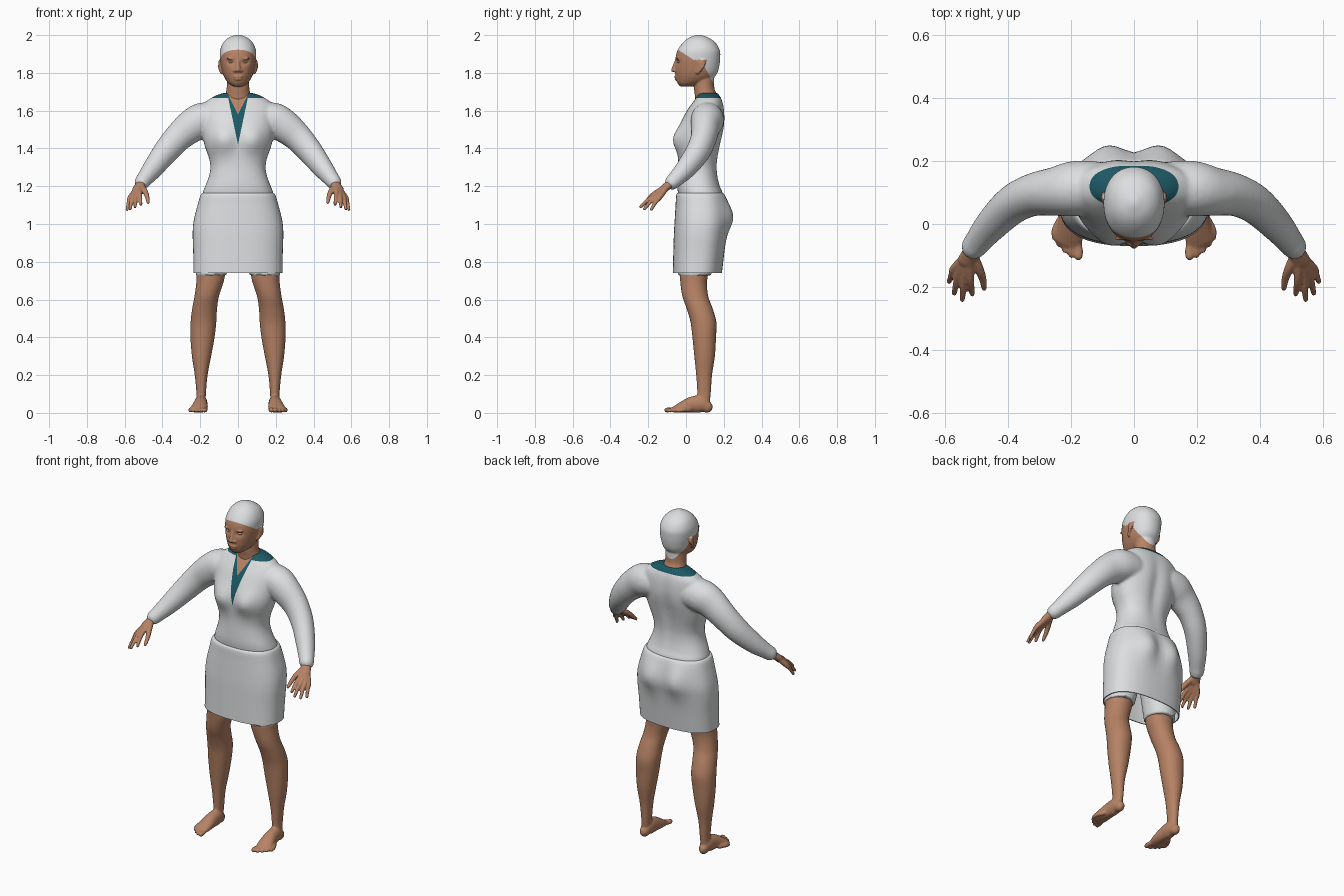
import bpy, bmesh, math
from mathutils import Vector

if "Cube" in bpy.data.objects:
    bpy.data.objects.remove(bpy.data.objects["Cube"])


def material(name, rgb):
    m = bpy.data.materials.new(name)
    m.diffuse_color = (*rgb, 1)
    m.use_nodes = True
    m.node_tree.nodes["Principled BSDF"].inputs["Base Color"].default_value = m.diffuse_color
    return m


WHITE = material("white cloth", (0.72, 0.73, 0.74))
SKIN = material("brown skin", (0.47, 0.225, 0.13))
TEAL = material("teal trim", (0.012, 0.10, 0.13))
EYE = material("eye white", (0.55, 0.48, 0.44))


def spline(pts, steps):
    """Catmull-Rom interpolation of tuples."""
    out = []
    for i in range(len(pts) - 1):
        p = [pts[max(0, min(len(pts) - 1, i + k))] for k in (-1, 0, 1, 2)]
        for s in range(steps):
            t = s / steps
            out.append([0.5 * (2 * b + (c - a) * t + (2 * a - 5 * b + 4 * c - d) * t * t
                               + (3 * b - a - 3 * c + d) * t ** 3) for a, b, c, d in zip(*p)])
    return out + [list(pts[-1])]


def loft(bm, sections, n=2.0, seg=40, cap=True):
    """Skin superellipse sections given as (centre, side vector, up vector)."""
    rings = []
    for c, u, v in sections:
        ring = []
        for k in range(seg):
            a = 2 * math.pi * k / seg
            ca, sa = math.cos(a), math.sin(a)
            ring.append(bm.verts.new(c + u * math.copysign(abs(ca) ** (2 / n), ca)
                                     + v * math.copysign(abs(sa) ** (2 / n), sa)))
        rings.append(ring)
    for a, b in zip(rings, rings[1:]):
        for k in range(seg):
            j = (k + 1) % seg
            bm.faces.new((a[k], a[j], b[j], b[k]))
    if cap:
        bm.faces.new(rings[0][::-1])
        bm.faces.new(rings[-1])


def stack(bm, rows, n=2.0, seg=40, steps=4, cap=True):
    """Horizontal rings: (z, centre x, half width, front y, back y)."""
    loft(bm, [(Vector((x, (f + b) / 2, z)), Vector((w, 0, 0)), Vector((0, (b - f) / 2, 0)))
              for z, x, w, f, b in spline(rows, steps)], n, seg, cap)


def tube(bm, pts, seg=16, steps=4):
    """Tube along points (x, y, z, half width, half height), rounded at both ends."""
    p = spline(pts, steps)
    c = [Vector(q[:3]) for q in p]
    secs = []
    for i, q in enumerate(p):
        t = (c[min(i + 1, len(c) - 1)] - c[max(i - 1, 0)]).normalized()
        side = t.cross(Vector((0, 0, 1)))
        side = side.normalized() if side.length > 0.05 else Vector((1, 0, 0))
        up = side.cross(t).normalized()
        secs.append((c[i], side * q[3], up * q[4]))
        if i in (0, len(p) - 1):
            sgn = -1 if i == 0 else 1
            ends = [(c[i] + t * sgn * q[4] * math.sin(a), side * q[3] * math.cos(a),
                     up * q[4] * math.cos(a)) for a in (0.5, 1.0, 1.4)]
            secs = ends[::-1] + secs if i == 0 else secs + ends
    loft(bm, secs, 2.0, seg)


def ball(bm, co, r):
    vs = bmesh.ops.create_uvsphere(bm, u_segments=20, v_segments=12, radius=1)["verts"]
    for v in vs:
        v.co = Vector([v.co[i] * r[i] + co[i] for i in range(3)])


def mirror(bm):
    new = bmesh.ops.duplicate(bm, geom=bm.verts[:] + bm.edges[:] + bm.faces[:])["geom"]
    for v in new:
        if isinstance(v, bmesh.types.BMVert):
            v.co.x = -v.co.x


def finish(name, bm, mats, voxel=0, smooth=6, solid=0):
    bmesh.ops.recalc_face_normals(bm, faces=bm.faces[:])
    me = bpy.data.meshes.new(name)
    bm.to_mesh(me)
    bm.free()
    ob = bpy.data.objects.new(name, me)
    bpy.context.collection.objects.link(ob)
    if voxel:  # fuse the overlapping volumes into one skin
        r = ob.modifiers.new("fuse", 'REMESH')
        r.mode, r.voxel_size = 'VOXEL', voxel
        s = ob.modifiers.new("relax", 'SMOOTH')
        s.factor, s.iterations = 0.5, smooth
    if solid:
        s = ob.modifiers.new("thickness", 'SOLIDIFY')
        s.thickness, s.offset = solid, -1
    dg = bpy.context.evaluated_depsgraph_get()
    ob.data = bpy.data.meshes.new_from_object(ob.evaluated_get(dg))
    ob.modifiers.clear()
    ob.data.materials.clear()
    for m in mats:
        ob.data.materials.append(m)
    ob.data.shade_smooth()
    ob.data.set_sharp_from_angle(angle=math.radians(50))
    return ob


def paint(ob, cuts, region, rule):
    """Cut the mesh along planes, then colour faces by a rule on their centres."""
    bm = bmesh.new()
    bm.from_mesh(ob.data)
    for co, no in cuts:
        fs = [f for f in bm.faces if region(f.calc_center_median())]
        geom = set(fs) | {e for f in fs for e in f.edges} | {v for f in fs for v in f.verts}
        bmesh.ops.bisect_plane(bm, geom=list(geom), dist=1e-5, plane_co=co, plane_no=no)
    for f in bm.faces:
        f.material_index = rule(f.calc_center_median())
        f.smooth = True
    bm.to_mesh(ob.data)
    bm.free()


def bump(v, x, z, sx, sz):
    return math.exp(-((abs(v.co.x) - x) / sx) ** 2 - ((v.co.z - z) / sz) ** 2)


# Dress top: sleeves and torso fused together
bm = bmesh.new()
tube(bm, [(.12, .115, 1.555, .085, .085), (.19, .112, 1.548, .088, .094), (.25, .103, 1.515, .078, .088),
          (.32, .093, 1.455, .068, .076), (.385, .062, 1.38, .062, .068), (.45, .0, 1.295, .053, .056),
          (.495, -.055, 1.238, .043, .043), (.508, -.072, 1.222, .041, .041)], seg=28)
mirror(bm)
torso = bmesh.new()
stack(torso, [(z, 0, w, f, b) for z, w, f, b in [
    (1.10, .188, -.03, .19), (1.16, .187, -.042, .195), (1.2, .174, -.046, .18), (1.25, .155, -.044, .169),
    (1.3, .146, -.041, .166), (1.35, .154, -.04, .171), (1.4, .172, -.04, .18), (1.45, .185, -.04, .191),
    (1.5, .19, -.035, .202), (1.55, .19, -.02, .207), (1.6, .19, .005, .204), (1.64, .177, .033, .197),
    (1.667, .142, .052, .187), (1.683, .112, .06, .177), (1.694, .075, .065, .168)]], 2.3, 64)
for v in torso.verts:  # bust and spine groove
    if v.co.y < .06:
        v.co.y -= .036 * bump(v, .08, 1.445, .07, .07)
    elif v.co.y > .12:
        v.co.y -= .014 * bump(v, 0, 1.45, .035, .16)
tmp = bpy.data.meshes.new("tmp")
torso.to_mesh(tmp)
torso.free()
bm.from_mesh(tmp)
bpy.data.meshes.remove(tmp)
top = finish("dress_top", bm, [WHITE, SKIN, TEAL], .008, 8)


# Neckline: teal V with a smaller bare V inside, teal collar band
def neckline(c):
    if c.y < .1 and abs(c.x) < (c.z - 1.58) * .5:
        return 1
    if c.z > 1.667 or (c.y < .1 and abs(c.x) < (c.z - 1.42) * .21):
        return 2
    return 0


cuts = [((0, 0, 1.667), (0, 0, 1))]
for s in (-1, 1):
    cuts += [((0, 0, 1.42), (s, 0, -.21)), ((0, 0, 1.58), (s, 0, -.5))]
paint(top, cuts, lambda c: c.z > 1.39 and (c.y < .11 or c.z > 1.64) and abs(c.x) < .2, neckline)

# Skirt, open at the hem
bm = bmesh.new()
stack(bm, [(z, 0, w, f, b) for z, w, f, b in [
    (.74, .236, -.07, .19), (.85, .237, -.067, .203), (.95, .24, -.064, .215), (1.02, .234, -.06, .221),
    (1.1, .214, -.055, .212), (1.155, .197, -.051, .2), (1.165, .18, -.035, .185)]], 2.5, 72, 5, False)
for v in bm.verts:  # seat
    if v.co.y > .1:
        v.co.y += .034 * bump(v, .085, 1.045, .065, .09)
finish("skirt", bm, [WHITE], solid=.006)

# Shorts under the skirt
bm = bmesh.new()
stack(bm, [(.728, .143, .082, -.042, .135), (.85, .128, .092, -.045, .155), (1.0, .1, .1, -.035, .18),
           (1.1, .08, .09, -.02, .16)], 2, 40)
mirror(bm)
finish("shorts", bm, [WHITE], .01, 2)

# Legs, feet and toes
bm = bmesh.new()
stack(bm, [(.05, .197, .026, .055, .125), (.1, .195, .025, .06, .131), (.2, .195, .034, .054, .138),
           (.3, .193, .051, .044, .153), (.4, .188, .064, .034, .159), (.48, .183, .068, .024, .161),
           (.55, .177, .066, .004, .142), (.62, .165, .065, -.02, .117), (.7, .147, .073, -.031, .112),
           (.78, .14, .078, -.036, .128)], 2.1)
tube(bm, [(.197, .11, .032, .027, .032), (.196, .08, .046, .034, .046), (.198, .03, .043, .037, .043),
          (.203, -.02, .03, .044, .03), (.21, -.055, .019, .046, .019)], 24)
for x, y, r in [(.176, -.102, .014), (.199, -.098, .011), (.219, -.083, .0105), (.237, -.065, .01),
                (.252, -.043, .01)]:
    tube(bm, [(x * .6 + .083, y + .06, .018, r, .014), (x, y + .025, .017, r, .012),
              (x, y, r + .001, r, r)], 12)
mirror(bm)
finish("legs_and_feet", bm, [SKIN], .006, 3)

# Hands: each finger runs from the wrist so that they form the palm
bm = bmesh.new()
tube(bm, [(.49, -.05, 1.245, .028, .028), (.515, -.088, 1.21, .028, .023), (.53, -.12, 1.183, .032, .02)], 16)
for k, t in [((.521, -.166, 1.16), (.514, -.222, 1.104)), ((.54, -.166, 1.15), (.545, -.24, 1.091)),
             ((.557, -.155, 1.145), (.571, -.22, 1.08)), ((.57, -.14, 1.141), (.587, -.183, 1.077))]:
    mid = [(a + b) / 2 for a, b in zip(k, t)]
    tube(bm, [(.522, -.1, 1.2, .02, .016), (*k, .0135, .0145), (mid[0], mid[1], mid[2] + .006, .011, .011),
              (*t, .0085, .0085)], 12)
tube(bm, [(.513, -.1, 1.2, .018, .016), (.491, -.145, 1.17, .015, .015), (.48, -.177, 1.14, .012, .012),
          (.476, -.204, 1.115, .009, .009)], 12)
mirror(bm)
finish("hands", bm, [SKIN], .0045, 3)

# Head, neck, ears and face
bm = bmesh.new()
stack(bm, [(z, 0, w, f, b) for z, w, f, b in [
    (1.728, .025, -.03, .03), (1.745, .05, -.045, .09), (1.77, .069, -.053, .14), (1.8, .082, -.057, .166),
    (1.84, .091, -.058, .177), (1.88, .096, -.055, .181), (1.92, .095, -.045, .179), (1.96, .078, -.016, .156),
    (1.985, .052, .014, .122), (1.998, .022, .045, .09), (2.002, .006, .06, .075)]], 2.15, 48)
for v in bm.verts:  # eye sockets
    if v.co.y < 0:
        v.co.y += .012 * bump(v, .037, 1.857, .02, .014)
stack(bm, [(1.62, 0, .075, .05, .17), (1.68, 0, .068, .047, .165), (1.72, 0, .06, .042, .15),
           (1.8, 0, .058, .04, .15)], 2, 32)
tube(bm, [(0, -.05, 1.868, .009, .008), (0, -.061, 1.835, .011, .01), (0, -.068, 1.815, .013, .011)], 12)
ball(bm, (0, -.054, 1.78), (.026, .008, .007))
ball(bm, (0, -.051, 1.768), (.022, .009, .008))
for s in (-1, 1):
    ball(bm, (s * .014, -.058, 1.812), (.011, .011, .009))
    ball(bm, (s * .04, -.046, 1.876), (.024, .007, .006))
    tube(bm, [(s * .088, .062, 1.805, .008, .012), (s * .096, .078, 1.835, .008, .02),
              (s * .097, .085, 1.85, .008, .02)], 12)
head = finish("head", bm, [SKIN, WHITE], .0045, 4)

# White cap painted over the skull, dropping to a point at the nape
paint(head, [((0, -.05, 1.927), (0, .64, 1)), ((0, .1, 1.83), (0, 1.9, 1))], lambda c: c.z > 1.7,
      lambda c: int(c.z > 1.74 and not (abs(c.x) > .088 and c.z < 1.868) and
                    (c.z > 1.927 - .64 * (c.y + .05) or c.z > 1.83 - 1.9 * (c.y - .1))))

# Eyes
bm = bmesh.new()
for s in (-1, 1):
    ball(bm, (s * .037, -.037, 1.857), (.014, .009, .006))
finish("eyes", bm, [EYE])
